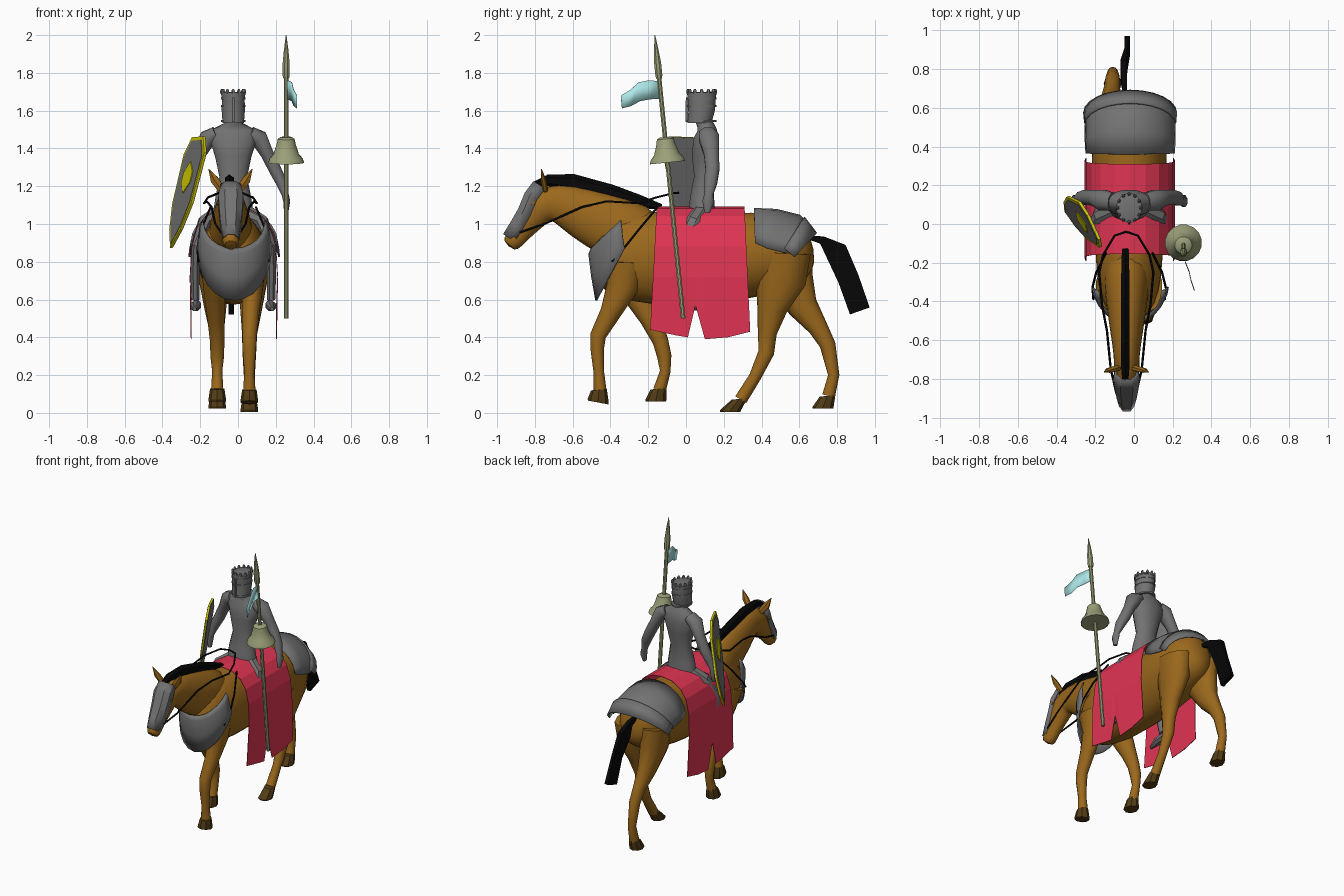
import bpy, bmesh, math
from mathutils import Vector as V

CX = -0.025  # centre line of horse and rider


def mat(name, r, g, b):
    m = bpy.data.materials.new(name)
    m.diffuse_color = (r, g, b, 1)
    return m


BROWN, HOOF = mat("brown", .33, .14, .012), mat("hoof", .085, .045, .008)
BLACK, RED = mat("black", .002, .002, .002), mat("red", .75, .035, .085)
OLIVE, CYAN = mat("olive", .33, .35, .19), mat("cyan", .42, .8, .8)
YELLOW, STEEL = mat("yellow", .65, .6, 0), mat("steel", .17, .17, .17)


def finish(ob, m, angle):
    bpy.context.collection.objects.link(ob)
    if m:
        ob.data.materials.append(m)
    if angle:
        bpy.ops.object.select_all(action='DESELECT')
        ob.select_set(True)
        bpy.context.view_layer.objects.active = ob
        bpy.ops.object.shade_smooth_by_angle(angle=math.radians(angle))
    return ob


def skin(name, rows, m=STEEL, closed=False, thick=0, angle=35, subd=0):
    """Surface through equal-length rows of points."""
    bm = bmesh.new()
    vs = [[bm.verts.new(p) for p in r] for r in rows]
    n = len(rows[0])
    for a, b in zip(vs, vs[1:]):
        for i in range(n if closed else n - 1):
            j = (i + 1) % n
            bm.faces.new((a[i], a[j], b[j], b[i]))
    if closed:
        bm.faces.new(vs[0])
        bm.faces.new(vs[-1])
    bmesh.ops.recalc_face_normals(bm, faces=bm.faces)
    me = bpy.data.meshes.new(name)
    bm.to_mesh(me)
    bm.free()
    ob = finish(bpy.data.objects.new(name, me), m, angle)
    if thick:
        s = ob.modifiers.new("thick", 'SOLIDIFY')
        s.thickness, s.offset = thick, 0
    if subd:
        s = ob.modifiers.new("round", 'SUBSURF')
        s.levels = s.render_levels = subd
    return ob


def tube(name, pts, m=STEEL, ref=(1, 0, 0), n=8, **kw):
    """Tube along (x, y, z, radius along ref, other radius)."""
    rows, ps = [], [V(p[:3]) for p in pts]
    for i, p in enumerate(pts):
        t = (ps[min(i + 1, len(ps) - 1)] - ps[max(i - 1, 0)]).normalized()
        a = (V(ref) - V(ref).dot(t) * t).normalized()
        b = t.cross(a)
        ang = [2 * math.pi * (k + .5) / n for k in range(n)]
        rows.append([ps[i] + a * p[3] * math.cos(q) + b * p[4] * math.sin(q) for q in ang])
    return skin(name, rows, m, True, **kw)


def wire(name, pts, r, m):
    c = bpy.data.curves.new(name, 'CURVE')
    c.dimensions, c.bevel_depth, c.bevel_resolution = '3D', r, 1
    s = c.splines.new('POLY')
    s.points.add(len(pts) - 1)
    for q, p in zip(s.points, pts):
        q.co = (*p, 1)
    return finish(bpy.data.objects.new(name, c), m, 0)


def yz(x, pts):
    return [(x, *p) for p in pts]


# Horse barrel, then neck and head
tube("horse_body", yz(CX, [(.675, .87, .04, .06), (.64, .86, .13, .16), (.53, .86, .19, .205),
     (.38, .84, .205, .23), (.15, .815, .19, .25), (-.1, .815, .18, .255), (-.28, .83, .175, .25),
     (-.42, .83, .14, .2), (-.5, .84, .07, .11)]), BROWN, n=14, subd=1, angle=60)
tube("horse_neck_and_head", yz(-.038, [(-.15, .9, .14, .18), (-.38, .98, .115, .175),
     (-.56, 1.06, .088, .14), (-.69, 1.12, .066, .105), (-.775, 1.095, .07, .1), (-.83, 1.025, .062, .082),
     (-.88, .955, .046, .06), (-.91, .915, .048, .055), (-.94, .88, .042, .044)]),
     BROWN, n=12, subd=1, angle=60)
for s in (-1, 1):
    tube("ear", [(-.04 + s * .045, -.745, 1.18, .022, .016), (-.04 + s * .085, -.755, 1.235, .025, .014),
                 (-.04 + s * .115, -.765, 1.29, .002, .002)], BROWN, n=6)
    tube("eye", [(-.04 + s * .05, -.81, 1.11, .014, .014), (-.04 + s * .072, -.81, 1.11, .009, .009)],
         BROWN, ref=(0, 1, 0), n=6)

# Legs: (x, path of y, z, width, depth), hoof y and z of the sole, toe drop
legs = {
    "front_leg_right": (.06, [(-.33, .8, .065, .12), (-.335, .67, .06, .085), (-.40, .53, .048, .055),
                              (-.465, .41, .04, .042), (-.47, .34, .038, .036), (-.462, .22, .028, .028),
                              (-.455, .12, .034, .034)], -.465, .055, .01),
    "front_leg_left": (-.11, [(-.33, .8, .065, .12), (-.28, .67, .06, .085), (-.19, .5, .048, .055),
                              (-.135, .38, .04, .042), (-.115, .3, .038, .038), (-.11, .22, .028, .028),
                              (-.14, .12, .034, .034)], -.16, .06, 0),
    "hind_leg_right": (.06, [(.51, .85, .085, .15), (.5, .7, .08, .135), (.455, .55, .06, .08),
                             (.43, .42, .042, .05), (.425, .32, .038, .042), (.365, .19, .03, .032),
                             (.29, .07, .034, .034)], .235, .006, 0),
    "hind_leg_left": (-.11, [(.53, .85, .085, .14), (.55, .7, .08, .125), (.62, .56, .06, .08),
                             (.7, .45, .042, .052), (.75, .36, .038, .042), (.782, .2, .028, .03),
                             (.755, .09, .034, .034)], .725, .022, 0)}
for name, (x, path, hy, hz, drop) in legs.items():
    splay = .03 if x > CX else -.03
    tube(name, [(x + splay * max(0, p[1] - .4) * 2, *p) for p in path], BROWN, n=10, angle=60)
    ring = lambda cy, z, rx, ry, d: [(x + rx * math.cos(k * math.pi / 4), cy + ry * math.sin(k * math.pi / 4),
                                      z + d * math.sin(k * math.pi / 4)) for k in range(8)]
    skin("hoof_" + name, [ring(path[-1][0] - .006, hz + .068, .038, .042, .004),
                          ring(hy, hz + .008, .047, .056, -drop), ring(hy, hz, .046, .054, -drop)], HOOF, True)

# Mane and tail
tube("mane", yz(-.045, [(-.81, 1.205, .018, .015), (-.73, 1.23, .026, .032), (-.6, 1.22, .026, .045),
     (-.4, 1.165, .026, .045), (-.25, 1.12, .024, .035), (-.13, 1.09, .02, .015)]), BLACK, n=6)
tube("tail", [(-.045, .64, .93, .015, .012), (-.05, .72, .915, .02, .03), (-.055, .795, .855, .022, .085),
     (-.04, .86, .71, .012, .08), (-.035, .92, .54, .02, .078)], BLACK, n=4, angle=0)

# Red cloth with a notched hem on both sides
half = [(.0, 1.09), (.08, 1.08), (.15, 1.04), (.195, .98), (.222, .88), (.232, .72)]
cols = [(-.155, -.19, .44), (-.02, -.05, .41), (.03, .01, .40), (.055, .05, .57), (.08, .1, .39),
        (.2, .22, .40), (.31, .34, .43)]
rows = []
for top, bot, zb in cols:
    h = [(x, top + (bot - top) * (1.09 - z) / .67, z) for x, z in half] + [(.226, bot, zb)]
    rows.append([(CX + .003 - x, y, z) for x, y, z in reversed(h)] + [(CX + .003 + x, y, z) for x, y, z in h[1:]])
skin("saddle_cloth", rows, RED, thick=.004, angle=0)


def arch(name, stations, steps=12, thick=.01):
    """Armour shell; station = centre (y, z), side (half width, y, z)."""
    out = []
    for (cy, cz), (w, sy, sz) in stations:
        r = []
        for k in range(steps + 1):
            q = math.pi * (k / steps - .5)
            c = math.cos(q)
            r.append((CX + .005 + w * math.sin(q), sy + (cy - sy) * c, sz + (cz - sz) * c))
        out.append(r)
    return skin(name, out, thick=thick)


# Horse armour: rump plate with lip, chest plate, face plate
arch("rump_armour", [((.36, 1.08), (.226, .365, .9)), ((.48, 1.075), (.23, .43, .87)),
                     ((.6, 1.045), (.23, .51, .85)), ((.645, 1.0), (.226, .55, .85))])
arch("rump_armour_lip", [((.625, 1.035), (.233, .52, .87)), ((.69, .95), (.238, .575, .825))])
arch("chest_armour", [((-.5, .87), (.165, -.345, 1.02)), ((-.512, .84), (.18, -.34, .985)),
                      ((-.497, .72), (.187, -.335, .93)), ((-.475, .595), (.195, -.325, .87))])
rows = []
for y, z, w in [(-.805, 1.225, .05), (-.85, 1.165, .062), (-.885, 1.08, .056), (-.925, 1.01, .048), (-.965, .945, .036)]:
    rows.append([(-.038 + w * a, y + .8 * d, z - .5 * d)
                 for a, d in [(-1.05, .075), (-1, .03), (-.5, 0), (.5, 0), (1, .03), (1.05, .075)]])
skin("face_armour", rows, thick=.008)

# Reins and chest straps
for s in (-1, 1):
    wire("rein", [(-.04 + s * a, y, z) for a, y, z in [(.05, -.88, .955), (.08, -.75, 1.0), (.1, -.55, 1.09),
         (.125, -.42, 1.12), (.14, -.25, 1.11), (.12, -.16, 1.14), (.06, -.06, 1.165), (0, -.04, 1.165)]], .006, BLACK)
    wire("chest_strap", [(CX + s * a, y, z) for a, y, z in [(.12, -.15, 1.09), (.17, -.25, .97),
         (.19, -.33, .87), (.185, -.39, .8)]], .006, BLACK)

# Rider torso, arms, legs
tube("rider_torso", [(CX, y, z, rx, ry) for y, z, rx, ry in [(.085, 1.03, .115, .075), (.085, 1.14, .098, .066),
     (.095, 1.25, .076, .054), (.1, 1.36, .1, .072), (.108, 1.45, .13, .07), (.112, 1.5, .118, .052),
     (.1, 1.53, .05, .045), (.09, 1.56, .045, .045)]], n=12, angle=60)
for s in (-1, 1):
    side = lambda pts: [(CX + s * p[0], *p[1:]) for p in pts]
    tube("rider_arm", side([(.09, .115, 1.48, .05, .04), (.135, .122, 1.455, .058, .05), (.18, .135, 1.37, .043, .037),
         (.22, .14, 1.29, .04, .036), (.255, .13, 1.22, .038, .032), (.275, .12, 1.155, .025, .02),
         (.283, .118, 1.12, .034, .02), (.28, .112, 1.06, .016, .012)]), ref=(0, 1, 0), angle=60)
    tube("rider_leg", side([(.06, .085, 1.06, .05, .05), (.15, .04, 1.01, .05, .04), (.2, -.03, .88, .042, .026),
         (.203, 0, .75, .04, .026), (.2, .03, .6, .028, .024)]), ref=(0, 1, 0))
    tube("rider_foot", side([(.195, .06, .57, .026, .03), (.2, -.02, .565, .03, .028), (.205, -.1, .55, .01, .012)]))

# Helmet with bands, visor ridge and crown points
HY = .083


def ring(rx, ry, z, y=HY, n=14):
    return [(CX + rx * math.sin(2 * math.pi * k / n), y - ry * math.cos(2 * math.pi * k / n), z) for k in range(n)]


skin("helmet", [ring(.058, .064, 1.535, HY - .012), ring(.063, .07, 1.6), ring(.062, .074, 1.66),
                ring(.064, .076, 1.695), ring(.05, .06, 1.7)], closed=True)
for z, h in [(1.545, .012), (1.625, .01), (1.665, .012), (1.69, .012)]:
    skin("helmet_band", [ring(.066, .078, z - h / 2), ring(.066, .078, z + h / 2)], closed=True)
tube("visor_ridge", [(CX, .004, 1.54, .008, .01), (CX, .006, 1.67, .008, .01)], n=4, angle=0)
for p in ring(.06, .072, 1.69, n=12):
    tube("crown_point", [(*p, .01, .01), (p[0], p[1], 1.705, .01, .01), (p[0], p[1], 1.716, .004, .004)],
         n=5, angle=0)

# Shield: yellow rim plate, grey face and back, yellow diamond ring
T, U, D = V((-.205, -.015, 1.46)), V((.42, -.9, .04)), V((-.24, .14, -.98))
N = D.cross(U).normalized()
N = N if N.x < 0 else -N


def plate(name, pts, lift, m, thick=.005):
    f = [T + U * u + D * v + N * (lift - .25 * u * u) for u, v in pts]
    skin(name, [f, [p + N * thick for p in f]], m, True, angle=0)


edge = [(.07, 0), (.13, .09), (.12, .36), (.07, .5), (0, .6)]
outline = edge + [(-u, v) for u, v in reversed(edge[:-1])]
scaled = lambda a, b: [(u * a, .28 + (v - .28) * b) for u, v in outline]
diamond = lambda a, b: [(0, .22 - b), (a, .22 - b / 3), (a, .22 + b / 3), (0, .22 + b),
                        (-a, .22 + b / 3), (-a, .22 - b / 3)]
plate("shield_rim", outline, 0, YELLOW, .012)
plate("shield_face", scaled(.87, .93), .009, STEEL)
plate("shield_back", scaled(.99, .99), -.004, STEEL)
plate("shield_emblem", diamond(.055, .085), .012, YELLOW)

# Lance: shaft, bell guard, head and pennant
lance = lambda z, r: (.255, -.015 - .1 * (z - .5), z, r, r)
tube("lance_shaft", [lance(.5, .013), lance(1.8, .013)], OLIVE)
tube("lance_guard", [lance(1.46, .03), lance(1.45, .045), lance(1.42, .052), lance(1.37, .068), lance(1.345, .09),
                     lance(1.325, .096)], OLIVE, n=16)
tube("lance_head", [lance(1.77, .016), lance(1.785, .02), lance(1.85, .02), lance(1.92, .013), lance(2.0, .002)], OLIVE)
flag = [(.26, -.145, 1.757), (.265, -.2, 1.76), (.285, -.25, 1.75), (.295, -.295, 1.71), (.312, -.345, 1.68)]
skin("pennant", [flag, [(x, y + .006, z - d) for (x, y, z), d in zip(flag, [.095, .1, .1, .085, .068])]],
     CYAN, thick=.003)
